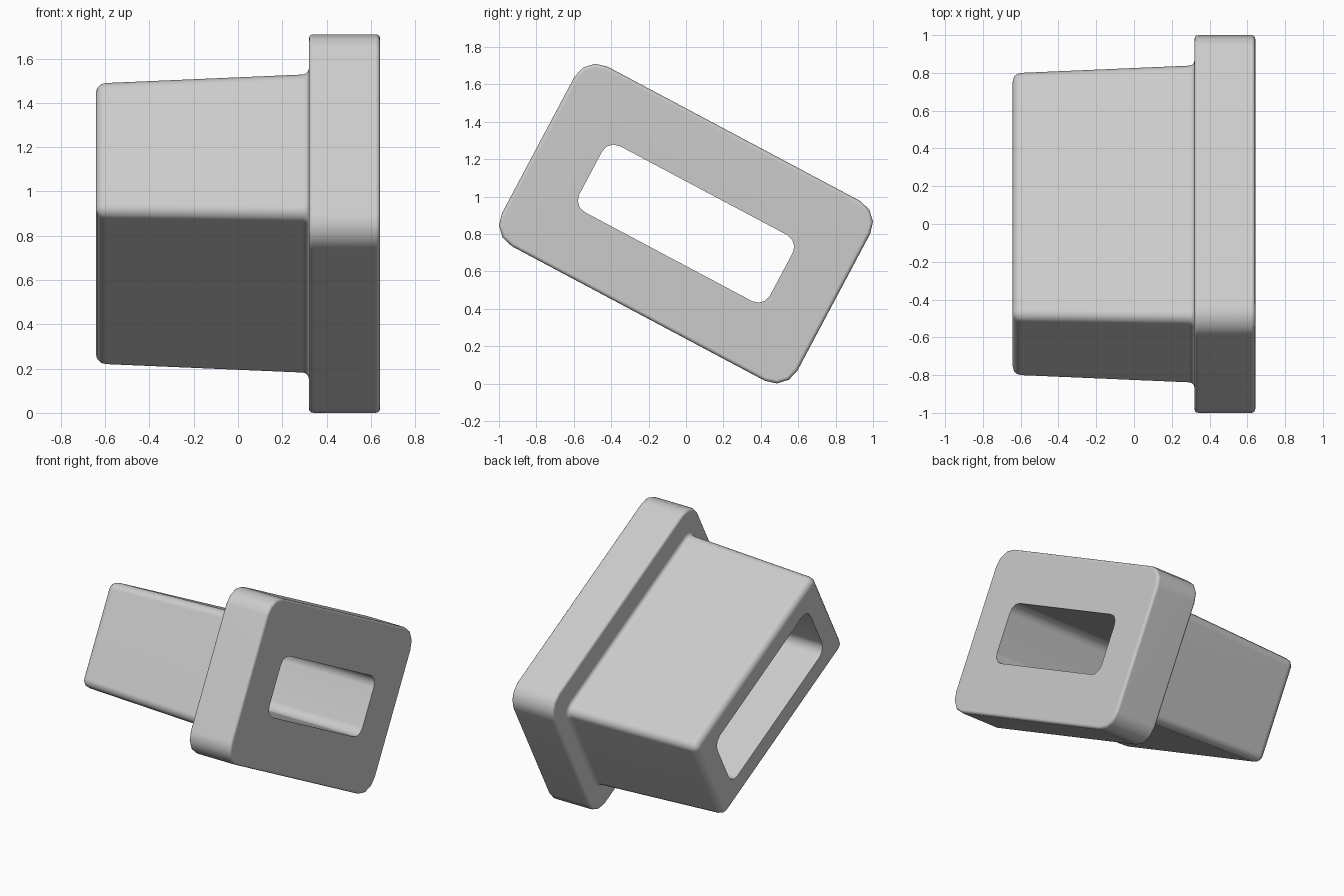
import bpy
import bmesh
from math import sin, cos, pi, radians
from mathutils import Matrix

cube = bpy.data.objects.get("Cube")
if cube:
    bpy.data.objects.remove(cube, do_unlink=True)

grey = bpy.data.materials.new("plain grey")
grey.use_nodes = True
colour = (0.6, 0.6, 0.6, 1)
grey.diffuse_color = colour
grey.node_tree.nodes["Principled BSDF"].inputs["Base Color"].default_value = colour

STEPS = 3                      # segments in each rounded corner or edge
TILT = radians(-28)            # lean of the rectangle about x
HEIGHT = 0.855                 # height of the centre axis
END = 0.642                    # half the length along x

# Half length, half width and corner radius of each cross-section
HOLE = (0.577, 0.2, 0.07)
FLANGE = (0.895, 0.544, 0.13)
PLUG_ROOT = (0.773, 0.373, 0.055)
PLUG_TIP = (0.744, 0.344, 0.052)


def ring(bm, x, size, grow=0.0):
    """Rounded rectangle across the x axis."""
    a, b, r = (s + grow for s in size)
    verts = []
    for quarter, (sy, sz) in enumerate([(1, 1), (-1, 1), (-1, -1), (1, -1)]):
        for i in range(STEPS + 1):
            t = (quarter + i / STEPS) * pi / 2
            verts.append(bm.verts.new((x, sy * (a - r) + r * cos(t),
                                       sz * (b - r) + r * sin(t))))
    return verts


def arc():
    return [i / STEPS * pi / 2 for i in range(STEPS + 1)]


bm = bmesh.new()
rings = [ring(bm, END, HOLE)]

# Flange with softened front and back rims
e = 0.02
rings += [ring(bm, END - e + e * cos(t), FLANGE, e * (sin(t) - 1)) for t in arc()]
rings += [ring(bm, 0.32 + e - e * sin(t), FLANGE, e * (cos(t) - 1)) for t in arc()]

# Concave fillet where the plug meets the flange
f = 0.028
rings += [ring(bm, 0.32 - f + f * cos(t), PLUG_ROOT, f * (1 - sin(t))) for t in arc()]

# Tapered plug with a rounded tip
g = 0.045
rings += [ring(bm, -END + g - g * sin(t), PLUG_TIP, g * (cos(t) - 1)) for t in arc()]
rings.append(ring(bm, -END, HOLE))

# Skin the rings; the last strip is the wall of the through slot
for k, one in enumerate(rings):
    two = rings[(k + 1) % len(rings)]
    for i in range(len(one)):
        j = (i + 1) % len(one)
        bm.faces.new((one[i], one[j], two[j], two[i]))
bmesh.ops.recalc_face_normals(bm, faces=bm.faces)
bm.transform(Matrix.Translation((0, 0, HEIGHT)) @ Matrix.Rotation(TILT, 4, 'X'))

mesh = bpy.data.meshes.new("flanged_plug")
bm.to_mesh(mesh)
bm.free()
mesh.materials.append(grey)
plug = bpy.data.objects.new("flanged_plug", mesh)
bpy.context.collection.objects.link(plug)

# Smooth rounded edges, flat large faces
bpy.ops.object.select_all(action='DESELECT')
plug.select_set(True)
bpy.context.view_layer.objects.active = plug
bpy.ops.object.shade_smooth_by_angle(angle=radians(40))
weighted = plug.modifiers.new("weighted_normals", 'WEIGHTED_NORMAL')
weighted.keep_sharp = True
